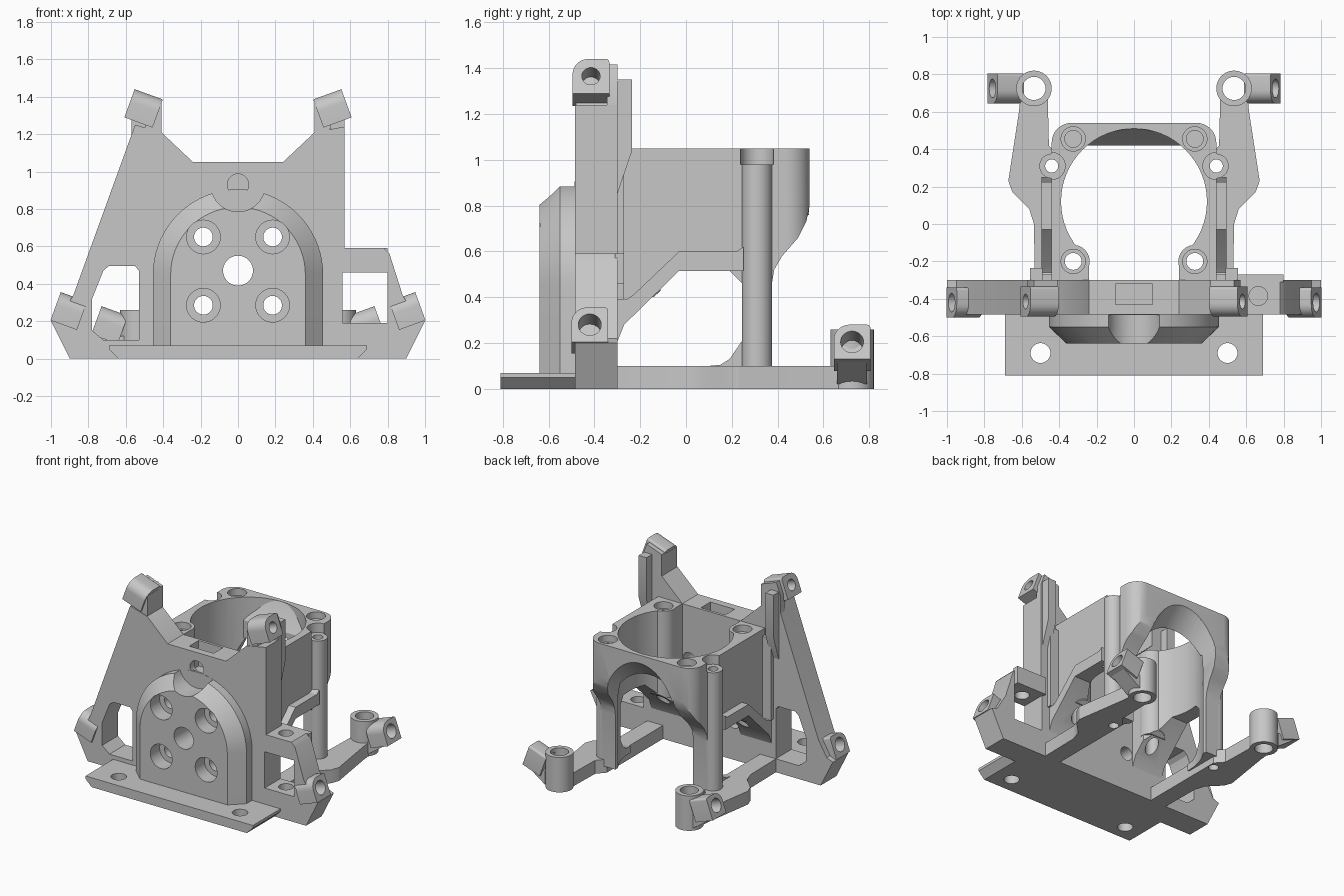
import bpy, bmesh
from math import radians, cos, sin
from mathutils import Matrix

cube = bpy.data.objects.get("Cube")
if cube:
    bpy.data.objects.remove(cube, do_unlink=True)

grey = bpy.data.materials.new("light_grey_plastic")
grey.use_nodes = True
COLOUR = (0.57, 0.57, 0.57, 1)
grey.diffuse_color = COLOUR
grey.node_tree.nodes["Principled BSDF"].inputs["Base Color"].default_value = COLOUR
parts = []


def arc(cx, cy, r, a0, a1, n=10):
    steps = [radians(a0 + (a1 - a0) * i / n) for i in range(n + 1)]
    return [(cx + r * cos(a), cy + r * sin(a)) for a in steps]


def circle(cx, cy, r, n=40):
    return arc(cx, cy, r, 0, 360, n)[:-1]


def rect(a0, b0, a1, b1):
    return [(a0, b0), (a1, b0), (a1, b1), (a0, b1)]


def flip(pts, side):
    return [(side * p, q) for p, q in pts]


def prism(name, pts, axis, a, b, end=None, matrix=None, keep=True):
    """Extrude an outline along an axis, optionally lofting to another outline."""
    place = {"x": lambda p, q, d: (d, p, q),
             "y": lambda p, q, d: (p, d, q),
             "z": lambda p, q, d: (p, q, d)}[axis]
    bm = bmesh.new()
    lo = [bm.verts.new(place(p, q, a)) for p, q in pts]
    hi = [bm.verts.new(place(p, q, b)) for p, q in (end or pts)]
    bm.faces.new(lo)
    bm.faces.new(hi[::-1])
    for i in range(len(lo)):
        j = (i + 1) % len(lo)
        bm.faces.new((lo[i], hi[i], hi[j], lo[j]))
    if matrix:
        bm.transform(matrix)
    bmesh.ops.recalc_face_normals(bm, faces=bm.faces)
    mesh = bpy.data.meshes.new(name)
    bm.to_mesh(mesh)
    bm.free()
    mesh.materials.append(grey)
    obj = bpy.data.objects.new(name, mesh)
    bpy.context.collection.objects.link(obj)
    if keep:
        parts.append(obj)
    return obj


def cut(targets, pts, axis, a, b, end=None, matrix=None, operation="DIFFERENCE"):
    """Carve a prism out of the targets, then discard the cutter."""
    tool = prism("cutter", pts, axis, a, b, end, matrix, keep=False)
    tool.hide_render = True
    for obj in targets:
        mod = obj.modifiers.new("carve", "BOOLEAN")
        mod.object, mod.operation, mod.solver = tool, operation, "EXACT"
        result = obj.evaluated_get(bpy.context.evaluated_depsgraph_get())
        mesh = bpy.data.meshes.new_from_object(result)
        obj.modifiers.clear()
        obj.data = mesh
    bpy.data.objects.remove(tool, do_unlink=True)


def lug(name, side, x, y, z, length, depth, hole, others=()):
    """Tilted screw lug with its outer face centred on the given point."""
    m = (Matrix.Diagonal((side, 1, 1, 1)) @ Matrix.Translation((x, y, z))
         @ Matrix.Rotation(radians(-20), 4, "Y"))
    w = 0.08
    pts = [(-w, -w), (w, -w)] + arc(0.065, 0.065, 0.015, 0, 90, 4) + arc(-0.01, 0.01, 0.07, 90, 180, 8)
    obj = prism(name, pts, "x", -length, 0, matrix=m)
    cut([obj, *others], circle(0, 0, hole, 28), "x", -depth, 0.05, matrix=m)


# Front plate, asymmetric outline with two windows
plate = prism("front_plate", [
    (-0.9, 0), (0.9, 0), (1, 0.2), (0.95, 0.22), (0.88, 0.34), (0.81, 0.56), (0.78, 0.59),
    (0.57, 0.59), (0.57, 1.24), (0.41, 1.21), (0.24, 1.05), (-0.24, 1.05), (-0.41, 1.21),
    (-0.55, 1.25), (-0.88, 0.34), (-0.95, 0.22), (-1, 0.2)], "y", -0.485, -0.3)
cut([plate], [(-0.78, 0.15), (-0.72, 0.1), (-0.53, 0.1), (-0.53, 0.47), (-0.55, 0.495),
              (-0.69, 0.495), (-0.72, 0.47), (-0.78, 0.32)], "y", -0.6, -0.2)
cut([plate], rect(0.56, 0.19, 0.8, 0.46), "y", -0.6, -0.2)
cut([plate], rect(-0.1, -0.43, 0.1, -0.32), "z", 0.86, 1.2)

# Side bracket screw tab
tab = prism("bracket_tab", rect(0.55, -0.31, 0.8, -0.27), "z", 0.46, 0.59)
cut([plate, tab], circle(0.665, -0.385, 0.05), "z", 0.08, 0.7)

# Arched motor boss with a chamfered rim
def arch(r):
    return [(r, 0.02)] + arc(0, 0.45, r, 0, 180, 36) + [(-r, 0.02)]

boss = prism("boss_base", arch(0.455), "y", -0.55, -0.47)
rim = prism("boss_chamfer", arch(0.455), "y", -0.55, -0.64, end=arch(0.36))
face = [plate, boss, rim]
cut([boss, rim], circle(0, 0.93, 0.145), "y", -0.8, -0.486)
cut([plate], circle(0, 0.93, 0.057), "y", -0.6, -0.4)
cut(face, circle(0, 0.47, 0.08), "y", -0.8, -0.2)
for x in (-0.185, 0.185):
    for z in (0.285, 0.65):
        cut(face, circle(x, z, 0.05), "y", -0.8, -0.2)
        cut([boss, rim], circle(x, z, 0.09), "y", -0.8, -0.53)

# Mounting flange with undercut sides
flange = prism("mounting_flange", [(-0.64, 0), (0.64, 0), (0.69, 0.05), (0.69, 0.07),
                                   (-0.69, 0.07), (-0.69, 0.05)], "y", -0.81, -0.47)
for x in (-0.5, 0.5):
    cut([flange], circle(x, -0.69, 0.053), "z", -0.1, 0.2)

# Housing: side profile trimmed to a rounded plan
housing = prism("housing", [
    (-0.31, 1.05), (0.54, 1.05), (0.54, 0.8), (0.525, 0.73), (0.49, 0.66), (0.42, 0.58),
    (0.385, 0.52), (0.375, 0.46), (0.375, 0.05), (0.1, 0.05), (0.1, 0.1), (0.15, 0.105),
    (0.19, 0.13), (0.245, 0.21), (0.245, 0.46), (0.19, 0.515), (-0.03, 0.515), (-0.27, 0.28),
    (-0.31, 0.18)], "x", -0.5, 0.5)
plan = ([(-0.44, -0.4), (0.44, -0.4)] + arc(0.335, 0.435, 0.105, 0, 90)
        + arc(-0.335, 0.435, 0.105, 90, 180))
cut([housing], plan, "z", -0.1, 1.2, operation="INTERSECT")
cut([housing], circle(0, 0.12, 0.39, 64), "z", -0.1, 1.2)
cut([housing], rect(-0.24, -0.4, 0.24, 0.1), "z", -0.1, 1.2)

# Sloping rear lip with a flared arch below
lip = prism("rear_lip", [(0.538, 1.05), (0.51, 1.05), (0.47, 0.96), (0.42, 0.88), (0.42, 0.75),
                         (0.538, 0.75)], "x", -0.27, 0.27)

def opening(height):
    curve = [(p, 0.5 + q * height) for p, q in arc(0, 0, 0.32, 0, 180, 32)]
    return [(0.32, -0.1)] + curve + [(-0.32, -0.1)]

cut([housing, lip], opening(1.05), "y", 0.4, 0.56, end=opening(1.6))
cut([housing], opening(1.05), "y", 0.1, 0.42)

for side, tag in ((1, "left"), (-1, "right")):
    # Front screw post inside the housing
    post = prism("screw_post_" + tag, circle(side * 0.325, -0.2, 0.088), "z", 0.4, 1.05)
    cut([post], [(-0.5, 0), (0.1, 0), (0.1, 0.63), (-0.33, 0.22)], "x", -0.6, 0.6)
    cut([housing, post], circle(side * 0.325, -0.2, 0.045), "z", 0.1, 1.2)
    cut([housing, post], circle(side * 0.325, -0.2, 0.065), "z", 1.0, 1.2)
    cut([housing], circle(side * 0.325, 0.455, 0.045), "z", 0.85, 1.2)
    cut([housing], circle(side * 0.325, 0.455, 0.065), "z", 1.0, 1.2)

    # Stiffening ledge along the lower edge of the side wall
    prism("side_ledge_" + tag, [
        (-0.31, 0.18), (-0.27, 0.28), (-0.03, 0.515), (0.25, 0.515), (0.25, 0.62), (0.22, 0.6),
        (-0.03, 0.6), (-0.23, 0.41), (-0.26, 0.39), (-0.29, 0.4), (-0.31, 0.44)],
        "x", side * 0.41, side * 0.495)

    # Tapered rib behind the ear, with its web
    prism("ear_rib_" + tag, [(-0.31, 0.82), (-0.235, 1.04), (-0.235, 1.35), (-0.31, 1.35)],
          "x", side * 0.49, side * 0.555)
    prism("rib_web_" + tag, rect(-0.31, 0.39, -0.27, 1.0), "x", side * 0.42, side * 0.51)

    # Ear plate and tilted lugs
    prism("ear_plate_" + tag, flip([(0.41, 1.18), (0.57, 1.18), (0.57, 1.32), (0.535, 1.415),
                                    (0.41, 1.37)], side), "y", -0.345, -0.3)
    prism("ear_root_" + tag, flip([(0.41, 1.2), (0.5, 1.23), (0.45, 1.37), (0.41, 1.36)], side),
          "y", -0.48, -0.335)
    lug("upper_lug_" + tag, side, 0.58, -0.415, 1.365, 0.16, 0.4, 0.04)
    lug("lower_lug_" + tag, side, 0.975, -0.42, 0.28, 0.15, 0.13, 0.05, [plate])

    # Base arm reaching to the rear foot
    arm = prism("base_arm_" + tag, flip([
        (0.4, -0.32), (0.53, -0.32), (0.535, 0), (0.56, 0.08), (0.65, 0.17), (0.672, 0.23),
        (0.615, 0.6), (0.6, 0.75), (0.46, 0.75), (0.46, 0.63), (0.455, 0.42), (0.4, 0.36)], side),
        "z", 0, 0.1)
    foot = prism("rear_foot_" + tag, circle(side * 0.535, 0.725, 0.095), "z", 0, 0.26)
    cut([arm, foot], circle(side * 0.535, 0.725, 0.062), "z", -0.1, 0.4)
    lug("rear_lug_" + tag, side, 0.757, 0.725, 0.205, 0.15, 0.13, 0.05)
    prism("rear_gusset_" + tag, flip([(0.61, 0.02), (0.64, 0.04), (0.765, 0.128), (0.7, 0.12),
                                      (0.61, 0.12)], side), "y", 0.66, 0.79)

    # Full-height screw column
    column = prism("screw_column_" + tag, circle(side * 0.44, 0.31, 0.066), "z", 0.05, 0.98)
    cut([housing], circle(side * 0.44, 0.31, 0.072), "z", 0.98, 1.2)
    cut([housing, arm, column], circle(side * 0.44, 0.31, 0.035), "z", -0.1, 1.2)

# Smooth curved faces while keeping crisp edges
bpy.ops.object.select_all(action="DESELECT")
for obj in parts:
    obj.select_set(True)
bpy.context.view_layer.objects.active = plate
bpy.ops.object.shade_smooth_by_angle(angle=radians(28))
